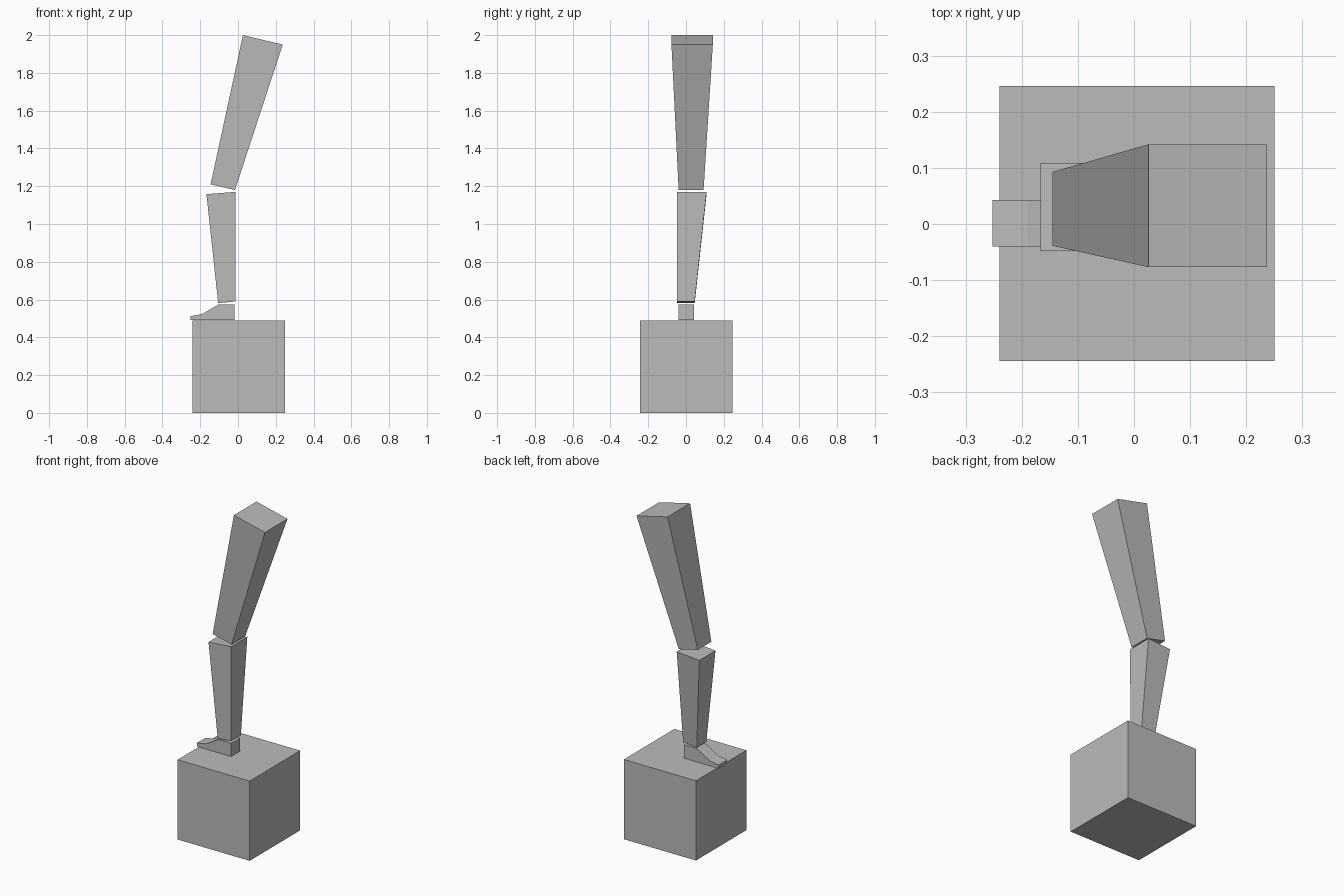
import bpy
import bmesh

if "Cube" in bpy.data.objects:
    bpy.data.objects.remove(bpy.data.objects["Cube"])

# Single plain colour
grey = bpy.data.materials.new("plain_grey")
grey.diffuse_color = (0.5, 0.5, 0.5, 1.0)
grey.use_nodes = True
grey.node_tree.nodes["Principled BSDF"].inputs["Base Color"].default_value = grey.diffuse_color


def finish(name, bm):
    bmesh.ops.recalc_face_normals(bm, faces=bm.faces[:])
    mesh = bpy.data.meshes.new(name)
    bm.to_mesh(mesh)
    bm.free()
    mesh.materials.append(grey)
    obj = bpy.data.objects.new(name, mesh)
    bpy.context.collection.objects.link(obj)
    return obj


def extrude_profile(name, points):
    """Closed solid from an (x, z, y_front, y_back) side profile."""
    bm = bmesh.new()
    front = [bm.verts.new((x, y0, z)) for x, z, y0, y1 in points]
    back = [bm.verts.new((x, y1, z)) for x, z, y0, y1 in points]
    bm.faces.new(front)
    bm.faces.new(back[::-1])
    n = len(points)
    for i in range(n):
        j = (i + 1) % n
        bm.faces.new((front[i], back[i], back[j], front[j]))
    return finish(name, bm)


def limb(name, bottom, top, y_bottom, y_top):
    """Tapered four-sided limb; bottom and top hold left and right (x, z)."""
    points = [(*p, *y_bottom) for p in bottom]
    points += [(*p, *y_top) for p in reversed(top)]
    return extrude_profile(name, points)


# Base block
limb("base_block", [(-0.24, 0.0), (0.25, 0.0)], [(-0.24, 0.49), (0.25, 0.49)],
     (-0.244, 0.246), (-0.244, 0.246))

# Foot with a sloping instep and flat toe
foot = [(-0.252, 0.491), (-0.018, 0.491), (-0.018, 0.573),
        (-0.105, 0.573), (-0.19, 0.523), (-0.252, 0.512)]
extrude_profile("foot", [(x, z, -0.04, 0.043) for x, z in foot])

# Lower leg
limb("lower_leg", [(-0.105, 0.581), (-0.013, 0.59)],
     [(-0.167, 1.158), (-0.013, 1.17)], (-0.047, 0.046), (-0.048, 0.109))

# Upper leg, leaning to the right
limb("upper_leg", [(-0.145, 1.21), (-0.016, 1.18)],
     [(0.026, 2.0), (0.237, 1.95)], (-0.039, 0.093), (-0.077, 0.142))
